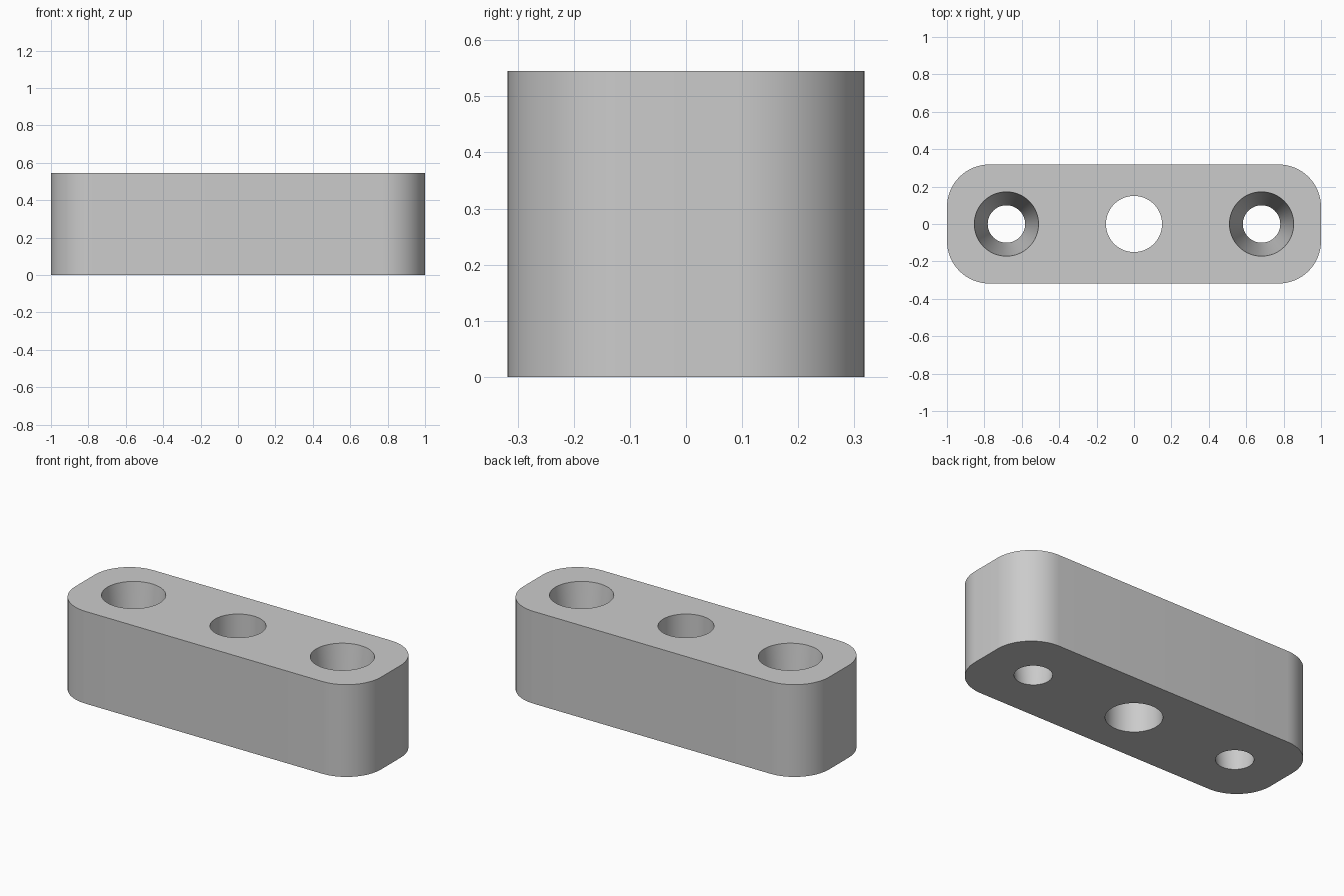
import bpy
import bmesh
from math import cos, sin, pi, radians

default_cube = bpy.data.objects.get("Cube")
if default_cube:
    bpy.data.objects.remove(default_cube, do_unlink=True)

# Main dimensions
HALF_X, HALF_Y, HEIGHT = 1.0, 0.318, 0.545
CORNER = 0.227
SCREW_X = 0.682


def circle(cx, radius, count=64):
    return [(cx + radius * cos(2 * pi * i / count), radius * sin(2 * pi * i / count))
            for i in range(count)]


def rounded_rectangle(hx, hy, radius, steps=16):
    points = []
    for quarter, (sx, sy) in enumerate([(1, 1), (-1, 1), (-1, -1), (1, -1)]):
        for i in range(steps + 1):
            a = (quarter + i / steps) * pi / 2
            points.append((sx * (hx - radius) + radius * cos(a),
                           sy * (hy - radius) + radius * sin(a)))
    return points


def add_wall(bm, lower, upper):
    """Join a bottom loop to a top loop and return the rim edges of each."""
    low = [bm.verts.new((x, y, 0)) for x, y in lower]
    top = [bm.verts.new((x, y, HEIGHT)) for x, y in upper]
    n = len(low)
    for i in range(n):
        j = (i + 1) % n
        bm.faces.new((low[i], low[j], top[j], top[i]))
    return [[bm.edges.get((ring[i], ring[(i + 1) % n])) for i in range(n)]
            for ring in (low, top)]


# Outer wall, straight centre bore and two tapered screw holes
outline = rounded_rectangle(HALF_X, HALF_Y, CORNER)
bore = circle(0, 0.15)
walls = [(outline, outline), (bore, bore)]
for side in (-1, 1):
    walls.append((circle(side * SCREW_X, 0.1), circle(side * SCREW_X, 0.172)))

bm = bmesh.new()
rims = [add_wall(bm, lower, upper) for lower, upper in walls]

# Flat bottom and top, leaving the holes open
for level in (0, 1):
    edges = [e for rim in rims for e in rim[level]]
    bmesh.ops.triangle_fill(bm, use_beauty=True, use_dissolve=False, edges=edges)
bmesh.ops.recalc_face_normals(bm, faces=bm.faces)

mesh = bpy.data.meshes.new("spacer_block")
bm.to_mesh(mesh)
bm.free()
block = bpy.data.objects.new("spacer_block", mesh)
bpy.context.collection.objects.link(block)

# Plain grey material
grey = bpy.data.materials.new("plain_grey")
grey.use_nodes = True
colour = (0.6, 0.6, 0.6, 1)
grey.diffuse_color = colour
grey.node_tree.nodes["Principled BSDF"].inputs["Base Color"].default_value = colour
mesh.materials.append(grey)

# Smooth curved walls with crisp rims
bpy.ops.object.select_all(action="DESELECT")
block.select_set(True)
bpy.context.view_layer.objects.active = block
bpy.ops.object.shade_smooth_by_angle(angle=radians(30))
